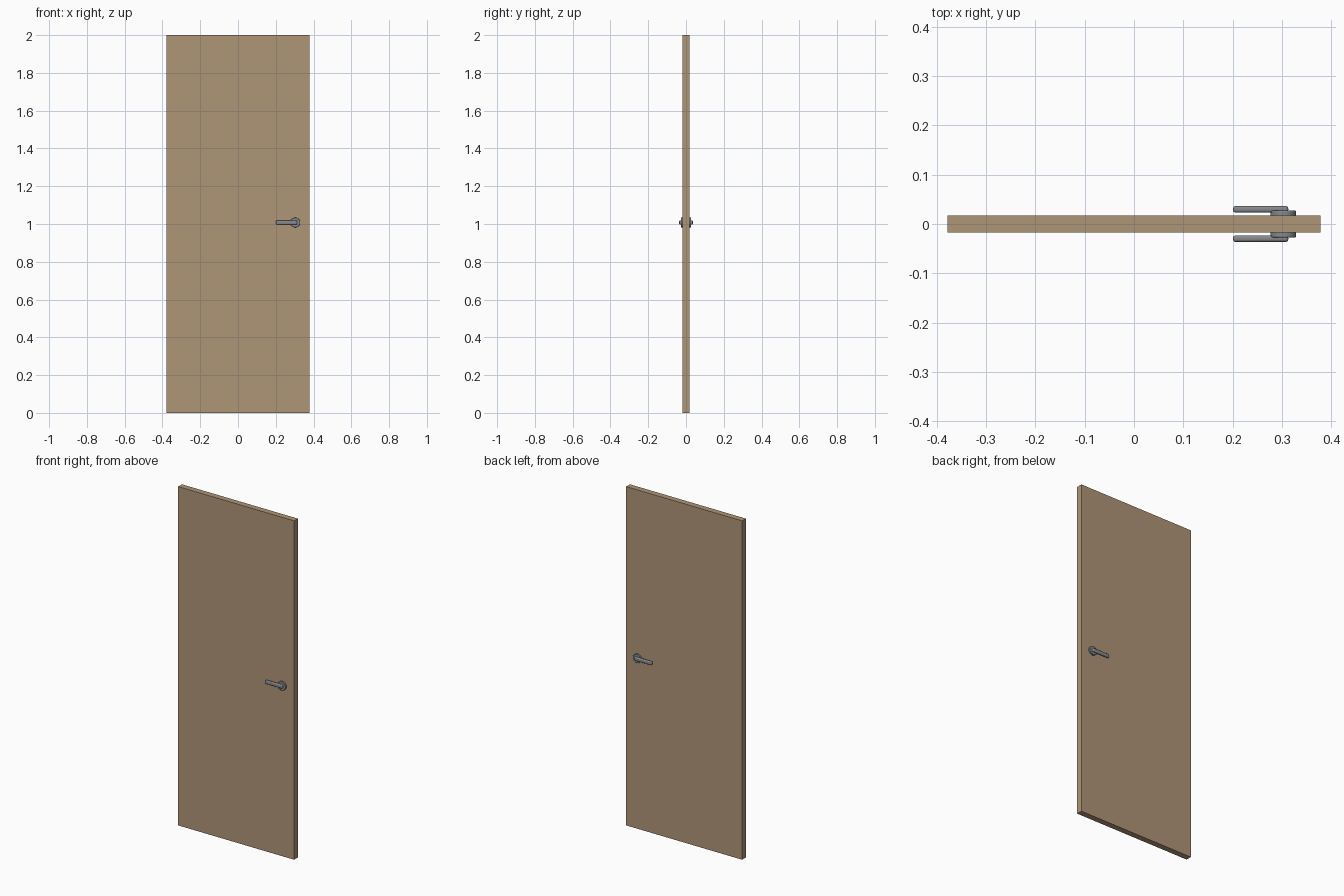
import bpy
from math import radians

if "Cube" in bpy.data.objects:
    bpy.data.objects.remove(bpy.data.objects["Cube"])


def colour(obj, name, rgb):
    mat = bpy.data.materials.get(name) or bpy.data.materials.new(name)
    mat.diffuse_color = (*rgb, 1)
    mat.use_nodes = True
    mat.node_tree.nodes["Principled BSDF"].inputs["Base Color"].default_value = mat.diffuse_color
    obj.data.materials.append(mat)


def smooth(obj):
    bpy.context.view_layer.objects.active = obj
    obj.select_set(True)
    bpy.ops.object.shade_smooth_by_angle(angle=radians(35))
    obj.select_set(False)


def bevel(obj, width, segments):
    mod = obj.modifiers.new("bevel", "BEVEL")
    mod.width, mod.segments = width, segments
    mod.limit_method = "ANGLE"


def box(name, centre, size):
    bpy.ops.mesh.primitive_cube_add(size=1, location=centre)
    obj = bpy.context.object
    obj.name = name
    obj.scale = size
    bpy.ops.object.transform_apply(location=False, rotation=False, scale=True)
    return obj


WOOD, STEEL = (0.43, 0.30, 0.185), (0.24, 0.25, 0.27)
HANDLE_X, HANDLE_Z = 0.303, 1.008

# Door leaf
leaf = box("door_leaf", (0, 0, 1), (0.757, 0.035, 2))
colour(leaf, "wood", WOOD)

# Handle set on each side: round rose plus lever
for side, s in (("front", -1), ("back", 1)):
    bpy.ops.mesh.primitive_cylinder_add(
        vertices=32, radius=0.026, depth=0.011,
        location=(HANDLE_X, s * 0.0215, HANDLE_Z), rotation=(radians(90), 0, 0))
    rose = bpy.context.object
    rose.name = side + "_rose"
    bevel(rose, 0.0015, 2)

    lever = box(side + "_lever", (0.257, s * 0.0297, HANDLE_Z), (0.112, 0.0136, 0.022))
    bevel(lever, 0.0055, 4)

    for part in (rose, lever):
        colour(part, "steel", STEEL)
        smooth(part)
